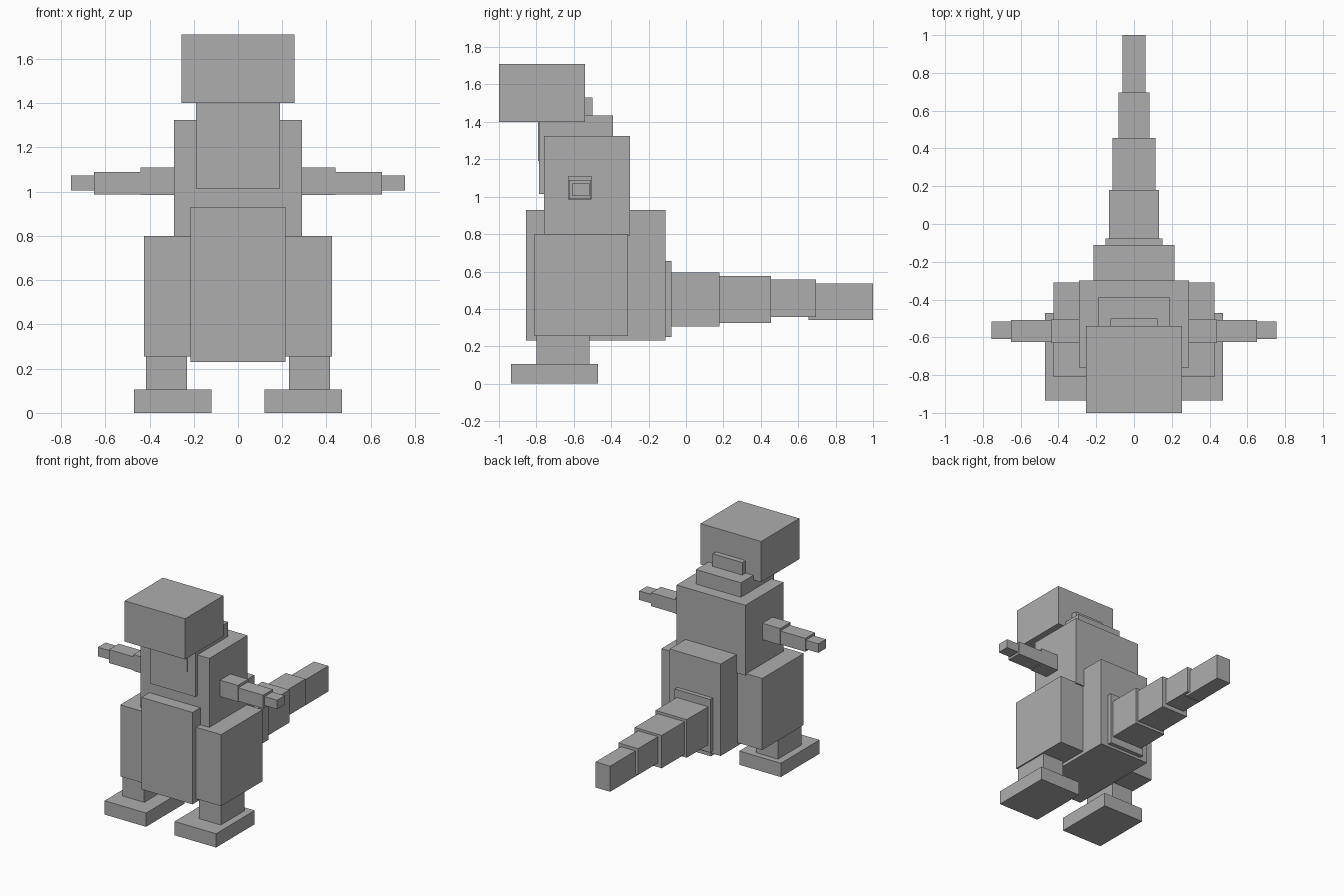
import bpy

cube = bpy.data.objects.get("Cube")
if cube:
    bpy.data.objects.remove(cube, do_unlink=True)

# Single flat colour
GREY = (0.42, 0.42, 0.42, 1.0)
mat = bpy.data.materials.new("plain grey")
mat.use_nodes = True
mat.diffuse_color = GREY
mat.node_tree.nodes["Principled BSDF"].inputs["Base Color"].default_value = GREY


def block(name, x, y, z):
    """Box spanning the given (min, max) ranges."""
    spans = (x, y, z)
    bpy.ops.mesh.primitive_cube_add(size=1, location=[(a + b) / 2 for a, b in spans])
    ob = bpy.context.object
    ob.name = ob.data.name = name
    ob.scale = [b - a for a, b in spans]
    bpy.ops.object.transform_apply(location=False, rotation=False, scale=True)
    ob.data.materials.append(mat)
    return ob


def centred(name, half_width, y, z):
    return block(name, (-half_width, half_width), y, z)


def pair(name, x, y, z):
    block("left_" + name, x, y, z)
    block("right_" + name, (-x[1], -x[0]), y, z)


# Head, neck and body
centred("head", 0.255, (-1.0, -0.54), (1.40, 1.71))
centred("upper_neck", 0.125, (-0.79, -0.50), (1.19, 1.53))
centred("lower_neck", 0.19, (-0.785, -0.39), (1.015, 1.435))
centred("torso", 0.29, (-0.76, -0.30), (0.79, 1.325))
centred("belly", 0.215, (-0.855, -0.11), (0.23, 0.93))

# Legs
pair("thigh", (0.20, 0.425), (-0.81, -0.31), (0.255, 0.80))
pair("shin", (0.23, 0.415), (-0.80, -0.515), (0.09, 0.27))
pair("foot", (0.12, 0.47), (-0.935, -0.47), (0.0, 0.105))

# Arms
pair("upper_arm", (0.27, 0.44), (-0.63, -0.505), (0.985, 1.11))
pair("forearm", (0.43, 0.65), (-0.625, -0.508), (0.988, 1.09))
pair("hand", (0.64, 0.755), (-0.608, -0.515), (1.005, 1.073))

# Tail: half width, y range, z range, tapering backwards
tail = [
    (0.150, (-0.20, -0.078), (0.25, 0.655)),
    (0.132, (-0.10, 0.18), (0.305, 0.595)),
    (0.114, (0.16, 0.455), (0.325, 0.575)),
    (0.083, (0.44, 0.695), (0.358, 0.558)),
    (0.061, (0.655, 1.0), (0.34, 0.535)),
]
for i, (w, y, z) in enumerate(tail):
    centred("tail_base" if i == 0 else f"tail_segment_{i}", w, y, z)
